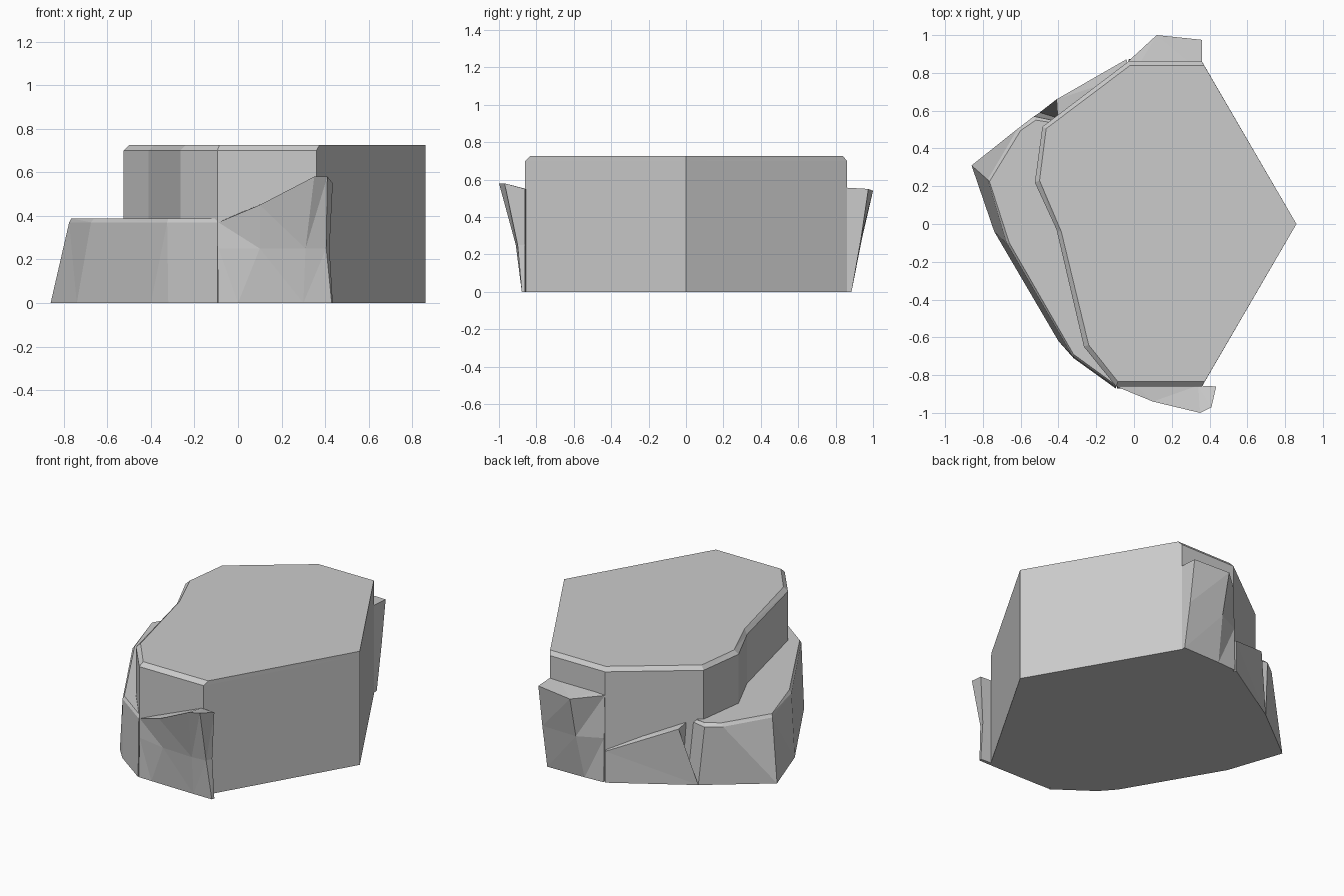
import bpy, bmesh

if "Cube" in bpy.data.objects:
    bpy.data.objects.remove(bpy.data.objects["Cube"])


def loft(name, loops):
    """Closed solid skinned through loops of 3D points with equal counts."""
    bm = bmesh.new()
    rings = [[bm.verts.new(p) for p in loop] for loop in loops]
    n = len(rings[0])
    for a, b in zip(rings, rings[1:]):
        for i in range(n):
            j = (i + 1) % n
            bm.faces.new((a[i], a[j], b[j], b[i]))
    bm.faces.new(rings[0][::-1])
    bm.faces.new(rings[-1])
    bmesh.ops.triangulate(bm, faces=bm.faces[:])
    bmesh.ops.recalc_face_normals(bm, faces=bm.faces[:])
    me = bpy.data.meshes.new(name)
    bm.to_mesh(me)
    bm.free()
    ob = bpy.data.objects.new(name, me)
    bpy.context.collection.objects.link(ob)
    return ob


def at(z, pts):
    return [(x, y, z) for x, y in pts]


# Main plateau: hexagon half on the right, worn cliff edge with chamfer on the left
outline = [(.86, 0), (.36, .86), (-.03, .86), (-.485, .515), (-.525, .22),
           (-.41, -.03), (-.265, -.65), (-.095, -.86), (.36, -.86)]
rim = [(.86, 0), (.36, .84), (-.02, .84), (-.465, .505), (-.50, .23),
       (-.385, -.04), (-.24, -.64), (-.085, -.835), (.36, -.835)]
# keep the straight hexagon sides unchamfered at their corners
rim[1], rim[8] = (.371, .84), (.374, -.835)
plateau = loft("cliff_plateau", [at(0, outline), at(.70, outline), at(.725, rim)])

# Low ledge on the left
inner = [(-.1, -.79), (-.2, .5)]
ledge = loft("lower_ledge", [
    at(0, [(-.50, .59), (-.86, .31), (-.74, -.04), (-.40, -.62), (-.32, -.71), (-.095, -.872)] + inner),
    at(.37, [(-.53, .57), (-.615, .505), (-.775, .235), (-.675, -.1), (-.325, -.70), (-.095, -.865)] + inner),
    at(.388, [(-.52, .55), (-.60, .495), (-.765, .225), (-.66, -.1), (-.32, -.69), (-.10, -.85)] + inner)])

# Bulging rock on the front
front = loft("front_rock", [
    at(0, [(-.09, -.87), (.0, -.873), (.3, -.878), (.43, -.878), (.435, -.86), (.34, -.855), (-.05, -.8)]),
    at(.25, [(-.09, -.865), (.10, -.90), (.31, -.91), (.405, -.90), (.42, -.86), (.34, -.855), (-.05, -.8)]),
    [(-.09, -.862, .37), (.10, -.94, .45), (.35, -1, .58), (.41, -.97, .58),
     (.435, -.86, .55), (.34, -.855, .55), (-.05, -.8, .39)]])

# Bulging rock on the back
back = loft("back_rock", [
    at(0, [(-.03, .872), (.10, .88), (.36, .885), (.36, .8), (0, .8)]),
    at(.28, [(-.03, .868), (.12, .94), (.36, .935), (.36, .8), (0, .8)]),
    [(-.03, .862, .55), (.12, 1, .54), (.36, .975, .55), (.36, .8, .56), (0, .8, .56)]])

# Sloping wedge between back rock and ledge
wedge = loft("sloping_wedge", [
    at(0, [(-.04, .872), (-.50, .59), (-.38, .5), (-.02, .79)]),
    [(-.04, .872, .2), (-.41, .66, .36), (-.40, .5, .38), (-.02, .79, .22)]])

# Fuse everything into one solid stone
bpy.context.view_layer.objects.active = plateau
for part in (ledge, front, back, wedge):
    mod = plateau.modifiers.new("fuse", 'BOOLEAN')
    mod.operation = 'UNION'
    mod.solver = 'EXACT'
    mod.object = part
    bpy.ops.object.modifier_apply(modifier=mod.name)
    bpy.data.objects.remove(part)
plateau.name = "rock_cliff_tile"
